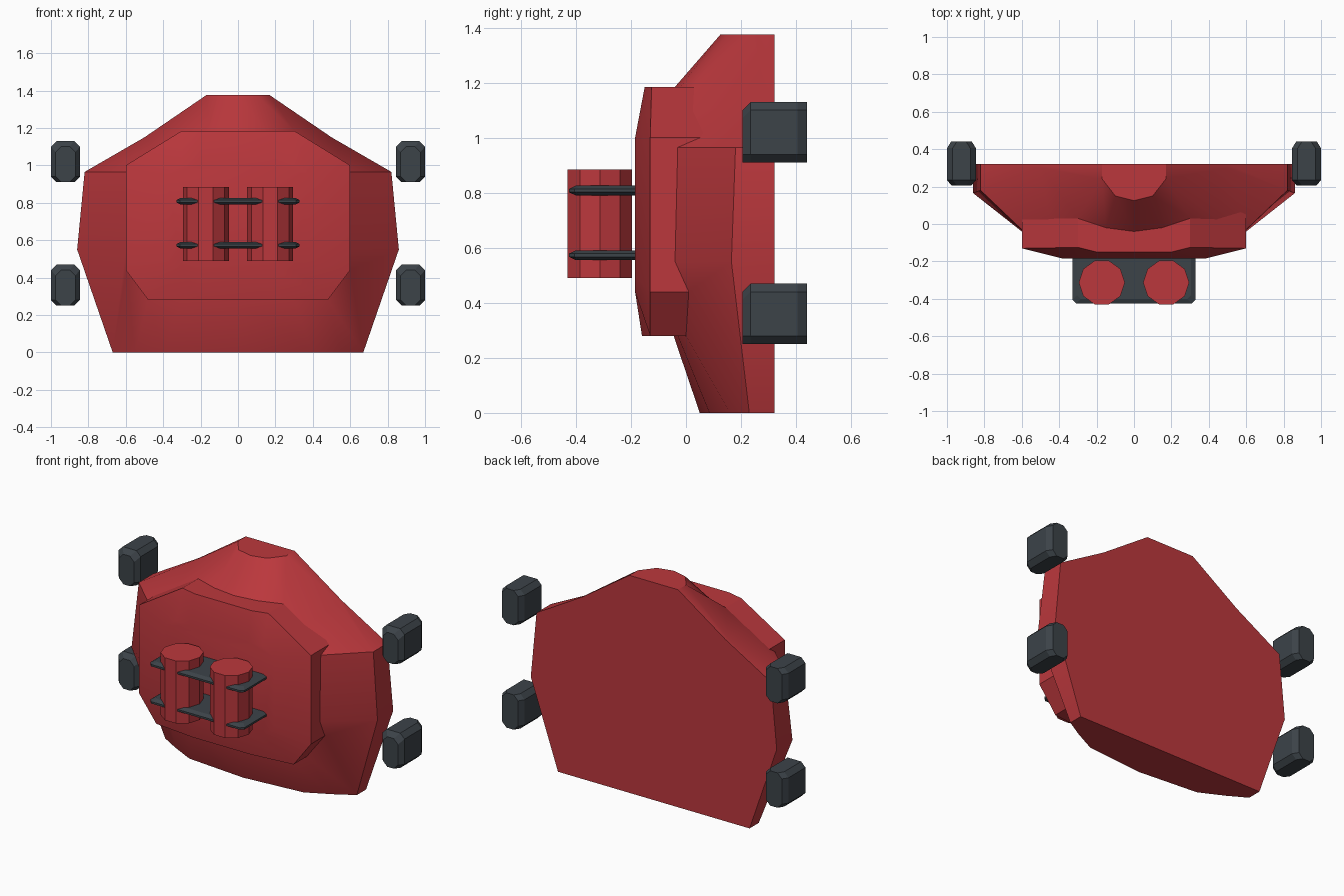
import bpy, bmesh, math
from mathutils import Matrix

cube = bpy.data.objects.get("Cube")
if cube:
    bpy.data.objects.remove(cube, do_unlink=True)


def material(name, colour):
    m = bpy.data.materials.new(name)
    m.use_nodes = True
    m.diffuse_color = colour
    m.node_tree.nodes["Principled BSDF"].inputs["Base Color"].default_value = colour
    return m


red = material("red_paint", (0.5, 0.039, 0.046, 1))
grey = material("dark_grey", (0.045, 0.056, 0.066, 1))


def finish(name, bm, mat, angle=0):
    bmesh.ops.recalc_face_normals(bm, faces=bm.faces)
    mesh = bpy.data.meshes.new(name)
    bm.to_mesh(mesh)
    bm.free()
    mesh.materials.append(mat)
    obj = bpy.data.objects.new(name, mesh)
    bpy.context.collection.objects.link(obj)
    if angle:
        bpy.ops.object.select_all(action='DESELECT')
        obj.select_set(True)
        bpy.context.view_layer.objects.active = obj
        bpy.ops.object.shade_smooth_by_angle(angle=math.radians(angle))
    return obj


def loft(name, rings, mat, angle=0):
    """Skin equal-length closed rings and cap both ends."""
    bm = bmesh.new()
    rows = [[bm.verts.new(p) for p in ring] for ring in rings]
    for a, b in zip(rows, rows[1:]):
        for i in range(len(a)):
            j = (i + 1) % len(a)
            bm.faces.new((a[i], a[j], b[j], b[i]))
    bm.faces.new(rows[0])
    bm.faces.new(rows[-1])
    return finish(name, bm, mat, angle)


def mirrored(half):
    """Complete a half ring given from top to bottom."""
    return half + [(-x, y, z) for x, y, z in reversed(half) if x > 0]


# Domed body: outer rim and the inner ring it slopes up to
rim = [(0, .125, 1.375), (.1, .15, 1.375), (.17, .24, 1.375), (.5, .3, 1.15),
       (.82, .18, .965), (.86, .165, .55), (.67, .23, 0), (.55, .16, 0),
       (.4, .085, 0), (0, .05, 0)]
inner = [(0, -.04, 1.185), (.15, -.02, 1.185), (.3, .03, 1.185), (.45, .02, 1.09),
         (.6, -.03, .965), (.6, -.04, .55), (.6, .01, .44), (.48, 0, .28),
         (.3, -.03, .28), (0, -.045, .28)]
back = [(x, .322, z) for x, y, z in rim]
loft("body_shell", [mirrored(r) for r in (back, rim, inner)], red, 30)

# Raised front panel with sloping border
edge = [(.2, -.15, 1.185), (.3, -.125, 1.185), (.6, -.13, 1.0), (.6, -.13, .44),
        (.48, -.13, .28), (.2, -.16, .28)]
face = [(.2, -.185, 1.0), (.3, -.185, 1.0), (.38, -.185, .95), (.38, -.185, .5),
        (.3, -.185, .44), (.2, -.185, .44)]
base = [(x, .07, z) for x, y, z in edge]
loft("front_panel", [mirrored(r) for r in (base, edge, face)], red, 30)


# Chamfered side blocks
def block_ring(cx, cz, y, inset, drop):
    w, h, c = .0775 - inset, .11, .03
    pts = [(w, h - c), (w - c, h), (c - w, h), (-w, h - c),
           (-w, c - h), (c - w, -h), (w - c, -h), (w, c - h)]
    return [(cx + x, y, cz + z - (drop if z > 0 else 0)) for x, z in pts]


for side, sign in (("left", 1), ("right", -1)):
    for level, z in (("lower", .36), ("upper", 1.02)):
        sections = ((.205, .025, .03), (.235, 0, 0), (.405, 0, 0), (.44, .022, 0))
        rings = [block_ring(sign * .9225, z, y, i, d) for y, i, d in sections]
        loft(f"{level}_{side}_block", rings, grey)

    # Upright canister
    bm = bmesh.new()
    bmesh.ops.create_cone(bm, cap_ends=True, segments=10, radius1=.123, radius2=.123,
                          depth=.395, matrix=Matrix.Translation((sign * .172, -.313, .6875)))
    # put corners on the x axis
    if abs(max(v.co.x for v in bm.verts) - sign * .172 - .123) > .001:
        bmesh.ops.rotate(bm, verts=bm.verts, cent=(sign * .172, -.313, 0),
                         matrix=Matrix.Rotation(math.pi / 10, 3, 'Z'))
    finish(f"{side}_canister", bm, red)


# Thin straps with tapered edges
def strap_ring(z, inset):
    w, c, front, rear = .33 - inset, .02, -.425 + inset, -.17
    return [(w, rear, z), (w, front + c, z), (w - c, front, z),
            (c - w, front, z), (-w, front + c, z), (-w, rear, z)]


for level, z in (("lower", .573), ("upper", .808)):
    rings = [strap_ring(z + dz, i) for dz, i in
             ((-.018, .025), (-.006, 0), (.006, 0), (.018, .025))]
    loft(f"{level}_strap", rings, grey)
